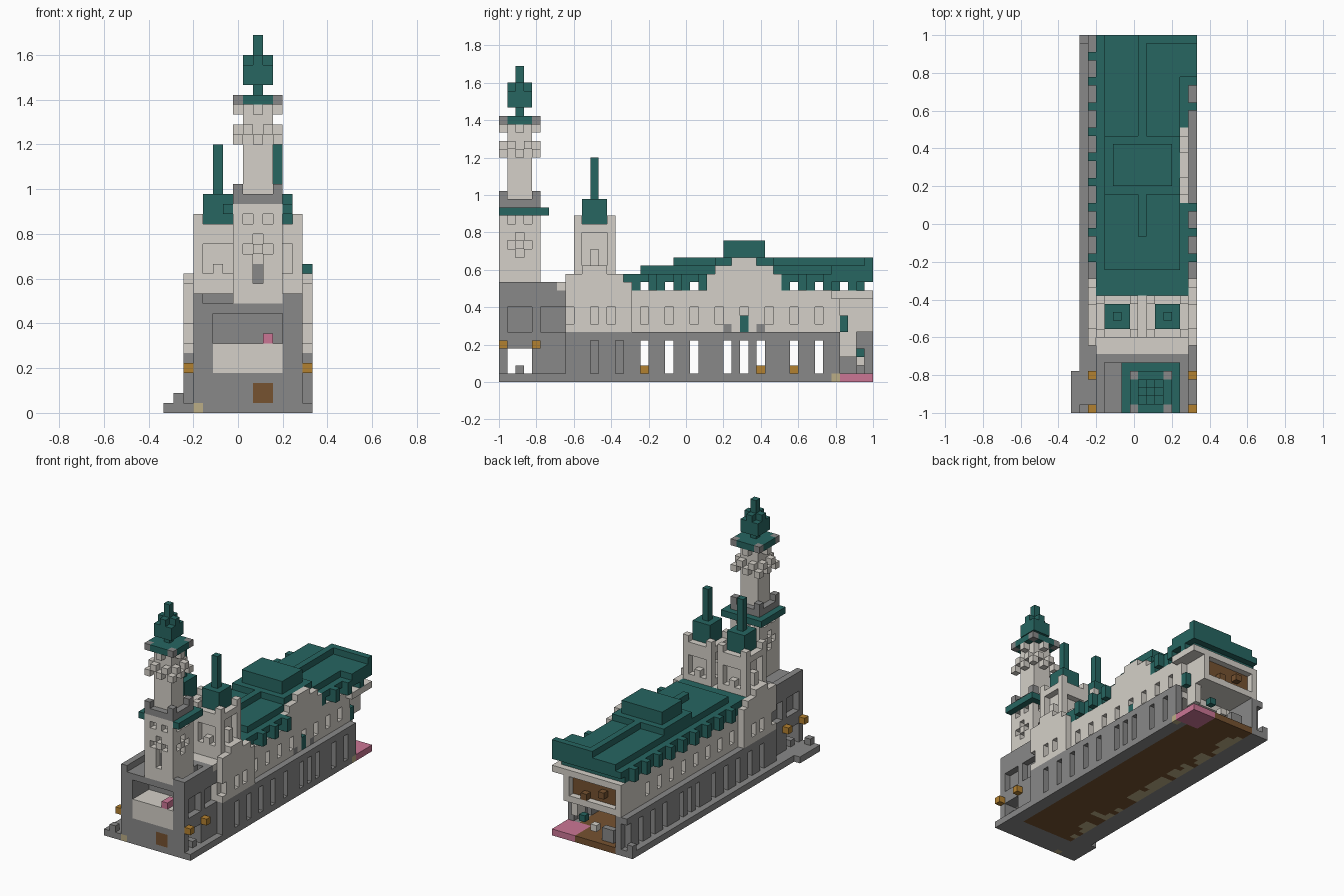
import bpy
import bmesh
import random
from mathutils import Vector

cube = bpy.data.objects.get("Cube")
if cube:
    bpy.data.objects.remove(cube)

U = 2 / 45                                  # block size
ORIGIN = Vector((-7.5 * U, -1, 0))
COLOURS = {
    "stone_grey": (0.25, 0.25, 0.248), "pale_stone": (0.66, 0.63, 0.58),
    "copper_green": (0.02, 0.133, 0.12), "brown_wood": (0.18, 0.085, 0.03),
    "lamp_orange": (0.45, 0.22, 0.03), "pink_tile": (0.6, 0.18, 0.3),
    "tan_stone": (0.5, 0.42, 0.24),
}
mats = []
for name, rgb in COLOURS.items():
    m = bpy.data.materials.new(name)
    m.use_nodes = True
    m.diffuse_color = (*rgb, 1)
    m.node_tree.nodes["Principled BSDF"].inputs["Base Color"].default_value = (*rgb, 1)
    mats.append(m)
GREY, PALE, GREEN, BROWN, ORANGE, PINK, TAN = range(7)

grid = {}                                   # block -> (part, colour)


def cells(x, y, z):
    """Blocks in a box; each argument is an index or a (start, end) range."""
    rx, ry, rz = [range(*a) if isinstance(a, tuple) else (a,) for a in (x, y, z)]
    return [(i, j, k) for i in rx for j in ry for k in rz]


def fill(part, colour, x, y, z):
    for c in cells(x, y, z):
        grid[c] = (part, colour)


def carve(x, y, z):
    for c in cells(x, y, z):
        grid.pop(c, None)


# Base with side steps and floor
fill("base", GREY, (1, 15), (0, 45), 0)
fill("base", GREY, 0, (0, 5), 0)
fill("base", GREY, 1, 44, 1)
fill("floor", BROWN, (4, 13), (4, 45), 0)
random.seed(4)
for j in range(5, 43):
    if random.random() < 0.7:
        fill("floor", TAN, (4, 4 + random.randint(1, 3 if j < 16 else 2)), j, 0)
fill("floor", PINK, (11, 15), (41, 45), 0)
fill("base", TAN, 14, 40, 0)
fill("base", TAN, 3, 0, 0)

# Entrance block: passage, balcony recess, side windows
fill("entrance_block", GREY, (3, 14), (0, 8), (1, 12))
carve((3, 14), (1, 4), (1, 4))
fill("entrance_block", GREY, (3, 14), 2, 1)
carve((5, 12), (0, 4), (4, 10))
fill("balcony", PALE, (5, 12), (0, 4), (4, 7))
fill("balcony_tile", PINK, 10, (0, 2), 7)
fill("front_door", BROWN, (9, 11), 0, (1, 3))
for i in (3, 13):
    carve(i, (1, 4), (6, 9))
    carve(i, (5, 8), (6, 9))
carve((4, 7), (0, 6), 11)
carve((12, 13), (1, 6), 11)
fill("entrance_block", GREY, 1, 0, 1)
for i in (2, 14):
    for j in (0, 4):
        fill("entrance_lamps", ORANGE, i, j, 4)

# Ground floor arcade
OPENINGS = (17, 20, 23, 27, 29, 31, 35, 38)
fill("arcade", GREY, (4, 13), (8, 16), (1, 6))
for wall, edge in ((3, 2), (13, 14)):
    fill("arcade", GREY, wall, (8, 45), (1, 6))
    fill("arcade", GREY, edge, (8, 45), 5)
    for j in range(8, 45):
        if j < 9 or j in (26, 32) or (j % 3 != 2 and j not in OPENINGS):
            fill("arcade", GREY, edge, j, (1, 5))
    for j in OPENINGS:
        carve(wall, j, (1, 5))
for j in (17, 31, 35):
    fill("arcade_lamps", ORANGE, 8, j, 1)

# Upper floor with window niches
fill("upper_floor", PALE, (3, 14), (8, 45), (6, 11))
fill("upper_floor", PALE, (4, 13), (16, 40), 5)
for i in (3, 13):
    for j in range(17, 39, 3):
        carve(i, j, (7, 9))

# Front wing with stepped parapets
fill("wing", PALE, (2, 15), (8, 16), (6, 11))
fill("wing", PALE, (3, 14), (7, 16), 11)
for i in (2, 14):
    fill("wing", PALE, i, (8, 16), 11)
    fill("wing", PALE, i, (8, 15), 12)
    fill("wing", PALE, i, (10, 13), 13)
    for j in (8, 11, 13):
        carve(i, j, (7, 9))
fill("wing", PALE, (3, 14), (9, 14), 12)

# Roof: hanging eaves, stepped slabs, ridge, rear lip and raised crown
for j in range(16, 45):
    if (j - 17) % 3:
        fill("roof", GREEN, (3, 14), j, 11)
    if j % 3 == 0:
        for i in (2, 14):
            fill("roof", GREEN, i, j, (11, 13))
fill("roof", GREEN, (3, 14), (14, 45), 12)
fill("roof", GREEN, (4, 13), (17, 45), 13)
fill("roof", GREEN, (13, 15), (40, 45), (12, 14))
fill("roof", GREEN, 8, (21, 45), 14)
fill("roof", GREEN, (9, 15), 44, 14)
fill("roof", GREEN, (4, 13), (26, 33), 14)
fill("roof", GREEN, (5, 12), (27, 32), (15, 17))

# Side gable
carve((13, 15), (25, 34), (11, 17))
fill("side_gable", PALE, 13, (25, 34), (11, 13))
fill("side_gable", PALE, 13, (26, 33), 13)
fill("side_gable", PALE, 13, (28, 31), 14)
fill("side_gable", GREEN, 13, 29, (6, 8))
for j in (27, 31):
    fill("side_gable", GREY, 13, j, 6)

# Open rear end with canopy slab, framed panel and furnishings
carve((4, 14), (40, 45), (1, 6))
carve((13, 15), (41, 45), (1, 10))
fill("rear_canopy", PALE, (3, 15), (40, 45), 10)
carve((4, 12), 44, (7, 10))
fill("rear_panel", BROWN, (4, 12), 43, (7, 10))
fill("rear_panel", BROWN, 6, 44, 8)
fill("rear_panel", BROWN, 9, 44, 7)
fill("rear_panel", GREEN, 13, 41, (6, 8))
fill("rear_pillar", PALE, 12, (41, 43), (3, 6))
fill("rear_bench", GREY, (5, 7), 43, (1, 3))
fill("rear_bench", PALE, 8, 43, 2)
fill("rear_bench", GREEN, 10, 43, 3)
fill("rear_post", GREY, (13, 15), 39, (1, 6))

# Twin side towers
for n, x in (("right", 3), ("left", 9)):
    part = n + "_tower"
    fill(part, PALE, (x, x + 5), (9, 14), (12, 19))
    for i in (x, x + 4):
        carve(i, (10, 13), (14, 18))
        fill(part, PALE, i, 11, (14, 16))
        for j in (9, 13):
            fill(part, PALE, i, j, 19)
    for j in (9, 13):
        carve((x + 1, x + 4), j, (14, 17))
        fill(part, PALE, x + 2, j, 14)
    fill(n + "_tower_roof", GREEN, (x + 1, x + 4), (10, 13), (19, 22))
    fill(n + "_tower_spire", GREEN, x + 2, 11, (22, 27))

# Clock tower lower stage with windows on all sides
fill("clock_tower", PALE, (7, 12), (0, 5), (11, 21))
for a, b in ((1, 19), (3, 19), (1, 16), (3, 16), (2, 17), (2, 15)):
    for c in (0, 4):
        carve(7 + a, c, b)
        carve(7 + c, a, b)
carve(9, 0, (13, 15))
fill("clock_tower", GREY, 9, 1, (13, 15))

# Ledge and grey battlement
for x, y in ((6, (0, 6)), (12, (0, 6)), ((6, 13), 5)):
    fill("tower_ledge", GREEN, x, y, 20)
fill("tower_battlement", GREY, (7, 12), (0, 5), 21)
for i in (7, 11):
    for j in (0, 4):
        fill("tower_battlement", GREY, i, j, 22)

# Slender shaft with bracket blocks
fill("tower_shaft", PALE, (8, 11), (1, 4), (22, 31))
for i in range(7, 12):
    for j in range(5):
        if i in (7, 11) or j in (0, 4):
            fill("tower_brackets", PALE, i, j, 27 if (i + j) % 2 else 28)
for i, j in ((9, 0), (9, 4), (7, 2), (11, 2)):
    fill("tower_brackets", PALE, i, j, 30)

# Cap, lantern and finial
fill("tower_cap", GREEN, (7, 12), (0, 5), 31)
for i in (7, 11):
    for j in (0, 4):
        fill("tower_cap", GREY, i, j, 31)
fill("finial", GREEN, 9, 2, (32, 38))
fill("lantern", GREEN, (8, 11), (1, 4), (33, 35))
fill("lantern", GREEN, (8, 11), 2, 35)
fill("lantern", GREEN, 9, (1, 4), 35)

# Build one mesh per part from the exposed block faces
parts = {}
for c, (part, colour) in grid.items():
    parts.setdefault(part, []).append((Vector(c), colour))
for part, blocks in parts.items():
    bm = bmesh.new()
    for c, colour in blocks:
        for axis in range(3):
            for side in (0, 1):
                n, a, b = Vector(), Vector(), Vector()
                n[axis] = side * 2 - 1
                if tuple(int(v) for v in c + n) in grid:
                    continue
                a[(axis + 1) % 3] = b[(axis + 2) % 3] = 1
                p = c + n * side
                quad = [p, p + a, p + a + b, p + b]
                if not side:
                    quad.reverse()
                f = bm.faces.new([bm.verts.new(ORIGIN + v * U) for v in quad])
                f.material_index = colour
    bmesh.ops.remove_doubles(bm, verts=bm.verts, dist=U / 100)
    bmesh.ops.dissolve_limit(bm, angle_limit=0.01, verts=bm.verts,
                             edges=bm.edges, delimit={'MATERIAL'})
    me = bpy.data.meshes.new(part)
    for m in mats:
        me.materials.append(m)
    bm.to_mesh(me)
    bm.free()
    bpy.context.collection.objects.link(bpy.data.objects.new(part, me))
